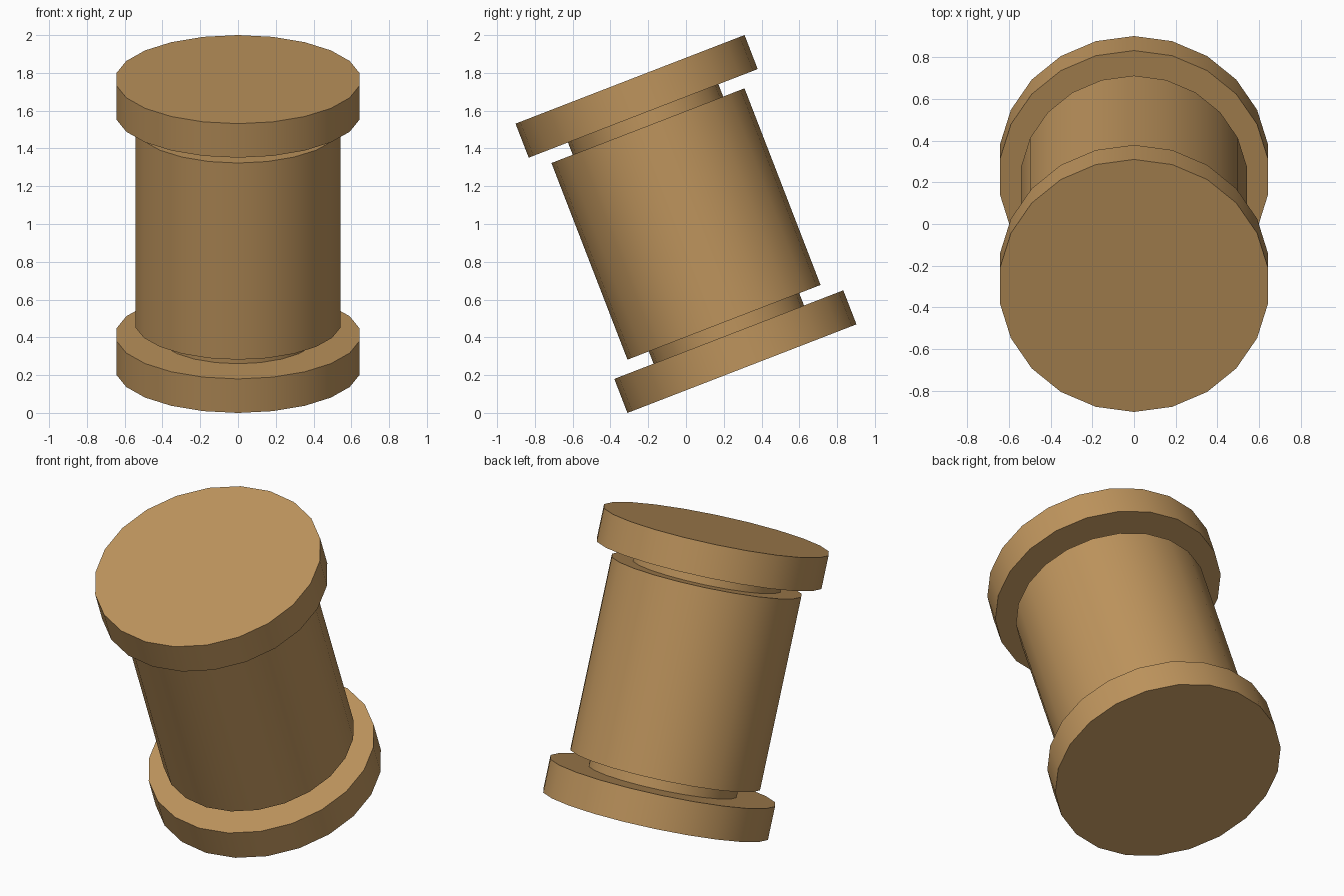
import bpy
import math
from mathutils import Matrix

cube = bpy.data.objects.get("Cube")
if cube:
    bpy.data.objects.remove(cube, do_unlink=True)

SIDES = 22
TILT = Matrix.Translation((0, 0, 1)) @ Matrix.Rotation(math.radians(21.15), 4, "X")

wood = bpy.data.materials.new("tan wood")
wood.use_nodes = True
colour = (0.52, 0.30, 0.11, 1)
wood.diffuse_color = colour
wood.node_tree.nodes["Principled BSDF"].inputs["Base Color"].default_value = colour


def cylinder(name, radius, bottom, top):
    """Cylinder along the tilted axis, measured from the spool's middle."""
    bpy.ops.mesh.primitive_cylinder_add(vertices=SIDES, radius=radius, depth=top - bottom)
    obj = bpy.context.object
    obj.name = name
    obj.matrix_world = TILT @ Matrix.Translation((0, 0, (bottom + top) / 2))
    obj.data.materials.append(wood)
    bpy.ops.object.shade_smooth_by_angle(angle=math.radians(30))
    return obj


# Wide drum, and the thin core that shows in the gaps beside the flanges
cylinder("drum", 0.548, -0.558, 0.558)
cylinder("core", 0.427, -0.65, 0.65)

# End flanges
cylinder("top_flange", 0.65, 0.628, 0.821)
cylinder("bottom_flange", 0.65, -0.821, -0.628)
